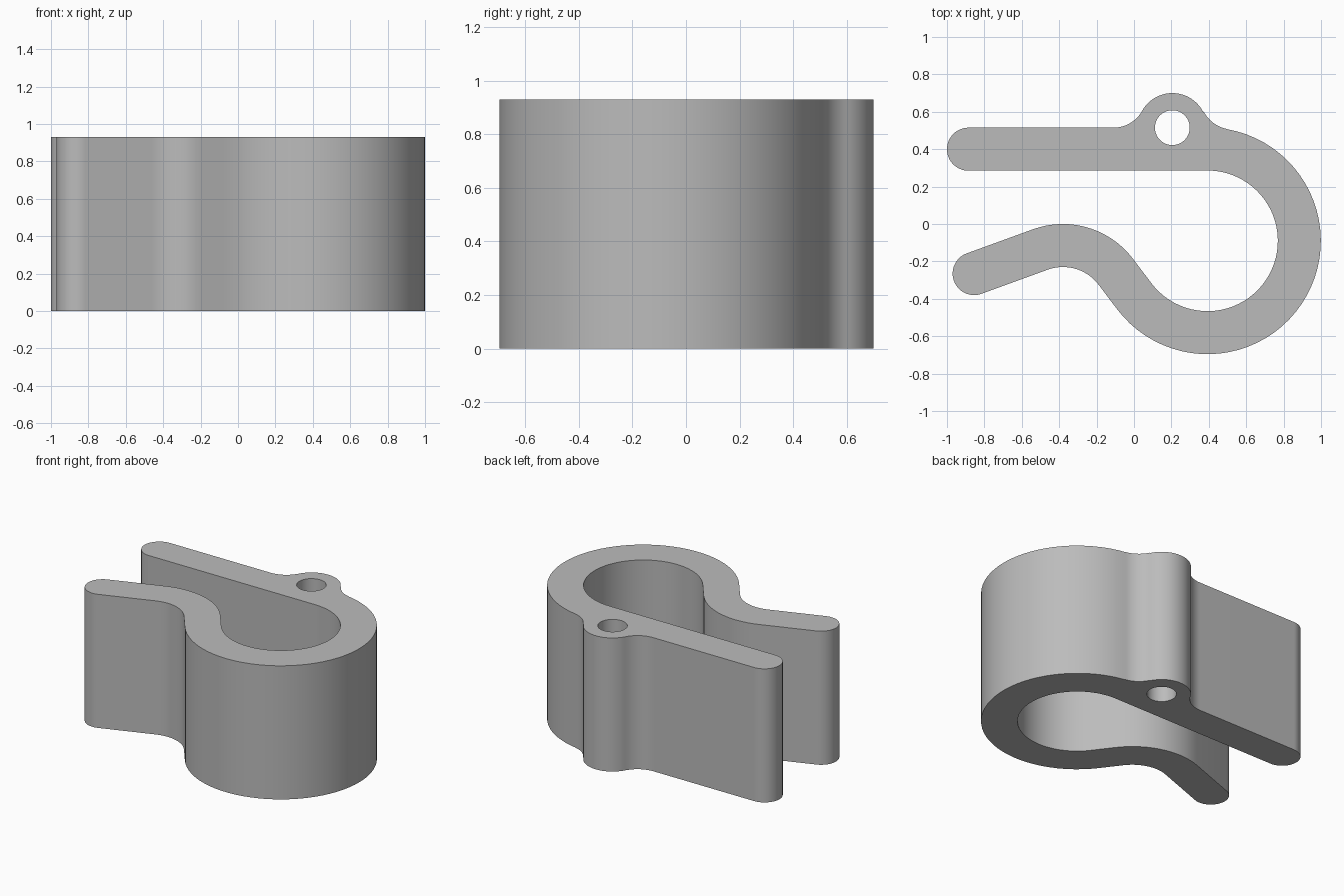
import bpy, bmesh
from math import radians, degrees, cos, sin, atan2, acos, hypot, ceil

if "Cube" in bpy.data.objects:
    bpy.data.objects.remove(bpy.data.objects["Cube"])

HEIGHT = 0.93
HALF = 0.115                    # half the strip thickness
loop_c, loop_r = (0.393, -0.09), 0.491     # big loop, centreline radius
crest_c, crest_r = (-0.38, -0.47), 0.355   # bend in the lower arm
eye_c, eye_r, hole_r = (0.205, 0.515), 0.185, 0.093
fillet_r = 0.176
tilt = 20                       # slope of the lower arm


def polar(c, r, deg):
    return (c[0] + r * cos(radians(deg)), c[1] + r * sin(radians(deg)))


def arc(c, r, a, b):
    n = max(6, ceil(abs(b - a) / 5))
    return [polar(c, r, a + (b - a) * i / n) for i in range(n + 1)]


def heading(p, q):
    return degrees(atan2(q[1] - p[1], q[0] - p[0]))


# Tangent direction shared by the loop and the crest
gap = hypot(loop_c[0] - crest_c[0], loop_c[1] - crest_c[1])
s = heading(crest_c, loop_c) + degrees(acos((loop_r + crest_r) / gap))

# Arm tips and the fillets beside the eyelet
up = 90 + tilt
upper_tip = (-0.885, 0.40)
lower_tip = polar(polar(crest_c, crest_r, up), 0.376, 180 + tilt)
fillet_left = (-0.11, upper_tip[1] + HALF + fillet_r)
fillet_right = (0.53, 0.681)
to_loop = heading(loop_c, fillet_right)
to_right = heading(eye_c, fillet_right)
to_left = heading(eye_c, fillet_left)

outline = (
    arc(lower_tip, HALF, up, up + 180)
    + arc(crest_c, crest_r - HALF, up, s)
    + arc(loop_c, loop_r + HALF, s - 180, to_loop)
    + arc(fillet_right, fillet_r, to_loop + 180, to_right + 180)
    + arc(eye_c, eye_r, to_right, to_left)
    + arc(fillet_left, fillet_r, to_left - 180, -90)
    + arc(upper_tip, HALF, 90, 270)
    + arc(loop_c, loop_r - HALF, 90, s - 180)
    + arc(crest_c, crest_r + HALF, s, up)
)
hole = arc(eye_c, hole_r, 0, 360)[:-1]

# Fill the profile around the hole and extrude it
bm = bmesh.new()
edges = []
for ring in (outline, hole):
    verts = [bm.verts.new((x, y, 0)) for x, y in ring]
    edges += [bm.edges.new((verts[i - 1], verts[i])) for i in range(len(verts))]
bmesh.ops.triangle_fill(bm, edges=edges, use_beauty=True)
top = bmesh.ops.extrude_face_region(bm, geom=bm.faces[:], use_keep_orig=True)
bmesh.ops.translate(bm, vec=(0, 0, HEIGHT),
                    verts=[g for g in top["geom"] if isinstance(g, bmesh.types.BMVert)])
bmesh.ops.recalc_face_normals(bm, faces=bm.faces[:])
mesh = bpy.data.meshes.new("spring_clip")
bm.to_mesh(mesh)
bm.free()

# Plain grey material
grey = bpy.data.materials.new("plain grey")
grey.use_nodes = True
colour = (0.5, 0.5, 0.5, 1)
grey.diffuse_color = colour
grey.node_tree.nodes["Principled BSDF"].inputs["Base Color"].default_value = colour
mesh.materials.append(grey)

clip = bpy.data.objects.new("spring_clip", mesh)
bpy.context.collection.objects.link(clip)
bpy.ops.object.select_all(action="DESELECT")
clip.select_set(True)
bpy.context.view_layer.objects.active = clip
bpy.ops.object.shade_smooth_by_angle(angle=radians(30))
